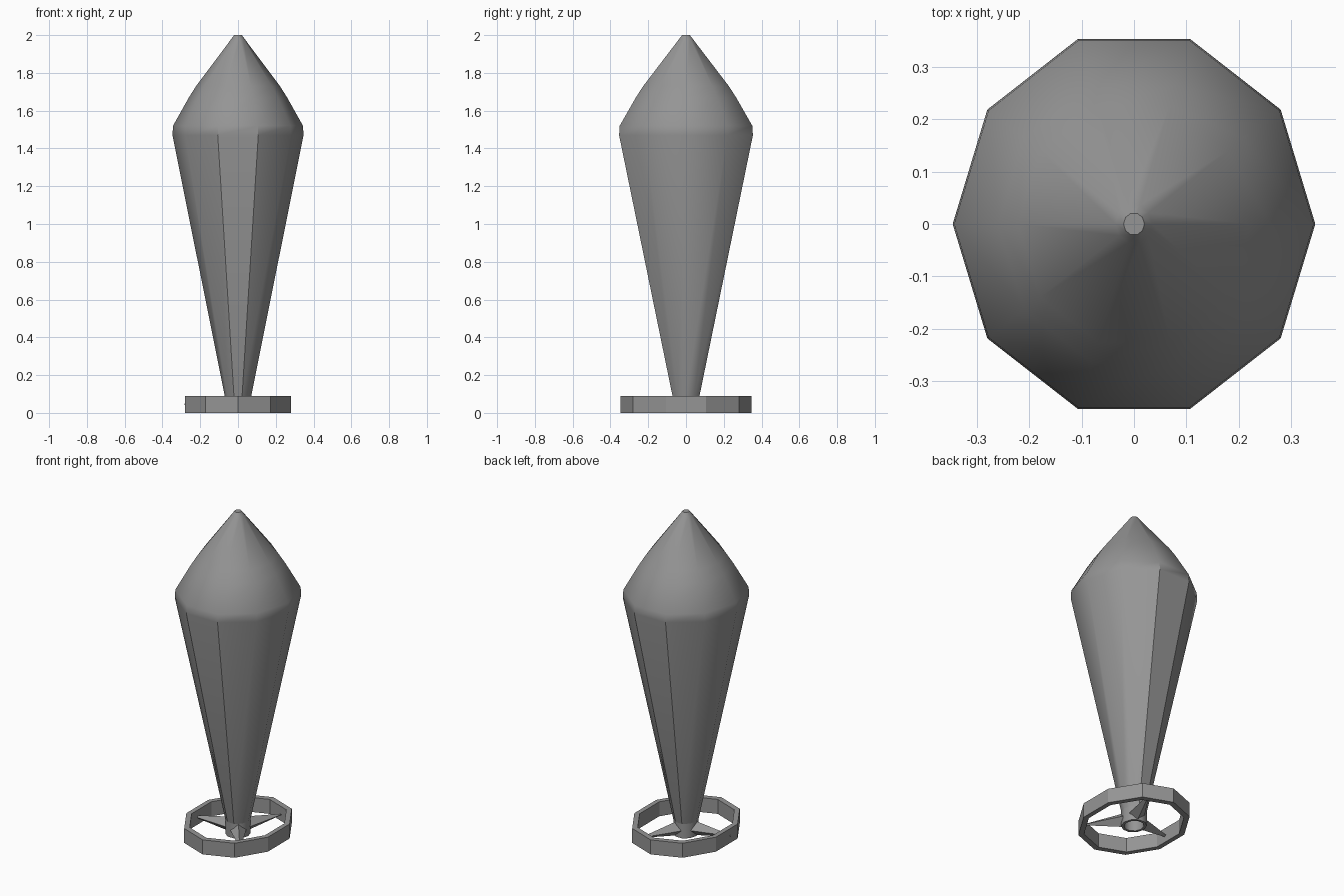
import bpy, bmesh, math
from mathutils import Matrix

cube = bpy.data.objects.get("Cube")
if cube:
    bpy.data.objects.remove(cube, do_unlink=True)

grey = bpy.data.materials.new("mid grey")
grey.use_nodes = True
colour = (0.3, 0.3, 0.3, 1)
grey.diffuse_color = colour
grey.node_tree.nodes["Principled BSDF"].inputs["Base Color"].default_value = colour

SIDES = 10


def finish(name, bm, smooth_angle=None):
    bmesh.ops.recalc_face_normals(bm, faces=bm.faces)
    mesh = bpy.data.meshes.new(name)
    bm.to_mesh(mesh)
    bm.free()
    obj = bpy.data.objects.new(name, mesh)
    bpy.context.collection.objects.link(obj)
    mesh.materials.append(grey)
    if smooth_angle:
        bpy.ops.object.select_all(action="DESELECT")
        obj.select_set(True)
        bpy.context.view_layer.objects.active = obj
        bpy.ops.object.shade_smooth_by_angle(angle=math.radians(smooth_angle))
    return obj


def lathe(name, profile, stretch=1, closed=False, turn=0, smooth_angle=None):
    """Spin (radius, z) points into a faceted shell, stretched along y."""
    bm = bmesh.new()
    rings = []
    for r, z in profile:
        angles = [math.tau * i / SIDES + turn for i in range(SIDES)]
        rings.append([bm.verts.new((r * math.cos(a), r * stretch * math.sin(a), z)) for a in angles])
    pairs = list(zip(rings, rings[1:]))
    if closed:
        pairs.append((rings[-1], rings[0]))
    else:
        bm.faces.new(rings[0])
        bm.faces.new(rings[-1])
    for low, high in pairs:
        for i in range(SIDES):
            j = (i + 1) % SIDES
            bm.faces.new((low[i], low[j], high[j], high[i]))
    return finish(name, bm, smooth_angle)


# Tapered body with a bevelled shoulder and pointed nose
lathe("body", [(0.07, 0.09), (0.347, 1.47), (0.344, 1.52), (0.26, 1.67),
               (0.222, 1.73), (0.035, 1.98), (0.02, 2)], 1.073, smooth_angle=37)

# Oval tail ring, flat-faced
lathe("tail_ring", [(0.294, 0), (0.294, 0.09), (0.264, 0.09), (0.264, 0)],
      1.18, closed=True, turn=math.pi / 2)

# Hollow hub under the body
lathe("hub", [(0.07, 0), (0.07, 0.1), (0.055, 0.1), (0.055, 0)],
      1.073, closed=True, smooth_angle=40)

# Three pointed blades reaching the ring
for n in range(3):
    bm = bmesh.new()
    bmesh.ops.create_cone(bm, cap_ends=True, segments=4, radius1=0.045, radius2=0.004, depth=0.23)
    bm.transform(Matrix.Rotation(math.radians(187 + 120 * n), 4, "Z")
                 @ Matrix.Translation((0.17, 0, 0.045))
                 @ Matrix.Rotation(math.pi / 2, 4, "Y"))
    finish(f"blade_{n + 1}", bm)
